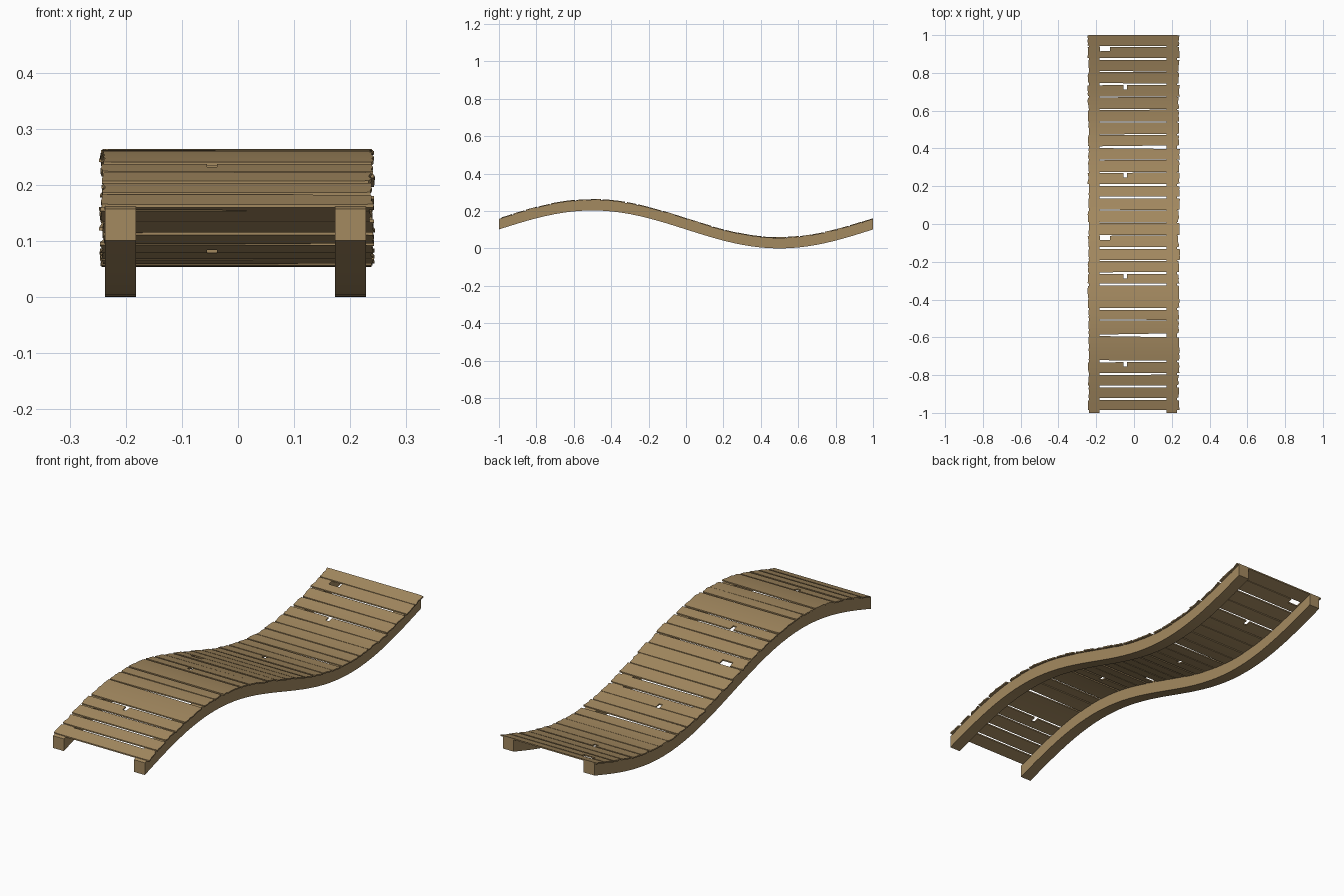
import bpy, bmesh, math, random

random.seed(4)
cube = bpy.data.objects.get("Cube")
if cube:
    bpy.data.objects.remove(cube, do_unlink=True)

wood = bpy.data.materials.new("weathered wood")
wood.use_nodes = True
colour = (0.37, 0.252, 0.117, 1)
wood.diffuse_color = colour
wood.node_tree.nodes["Principled BSDF"].inputs["Base Color"].default_value = colour

AMP = 0.1015          # height of the wave
BEAM_H = 0.056        # beam depth
PLANK_T = 0.006       # plank thickness


def wave(y):
    return AMP - AMP * math.sin(math.pi * y)


def finish(name, bm):
    bmesh.ops.recalc_face_normals(bm, faces=bm.faces)
    mesh = bpy.data.meshes.new(name)
    bm.to_mesh(mesh)
    bm.free()
    mesh.materials.append(wood)
    obj = bpy.data.objects.new(name, mesh)
    bpy.context.collection.objects.link(obj)
    bpy.ops.object.select_all(action='DESELECT')
    obj.select_set(True)
    bpy.context.view_layer.objects.active = obj
    bpy.ops.object.shade_smooth_by_angle(angle=math.radians(30))


def beam(name, x, y0, y1, steps=20):
    """Rectangular beam swept along the wave."""
    bm = bmesh.new()
    rings = []
    for i in range(steps + 1):
        y = y0 + (y1 - y0) * i / steps
        corners = ((-1, 0), (1, 0), (1, BEAM_H), (-1, BEAM_H))
        rings.append([bm.verts.new((x + s * 0.0275, y, wave(y) + h)) for s, h in corners])
    for a, b in zip(rings, rings[1:]):
        for k in range(4):
            n = (k + 1) % 4
            bm.faces.new((a[k], a[n], b[n], b[k]))
    bm.faces.new(rings[0])
    bm.faces.new(rings[-1])
    finish(name, bm)


def plank(name, top, bottom, slant_top, slant_bottom, notch):
    """Bent board with ragged ends; notch = (left, right, depth) in the far edge."""
    left = -0.242 + random.uniform(-0.004, 0.004)
    right = 0.239 + random.uniform(-0.004, 0.003)
    lift = BEAM_H - 0.0015 + random.uniform(-0.001, 0.001)
    cut = notch or (-0.1, 0.1, 0.02)
    xs = [left, left + 0.015, cut[0], cut[1], 0.13, right - 0.012, right]
    depth = cut[2]
    count = max(3, round((top - bottom) / 0.02))
    drops = [0, depth] + [depth + (top - bottom - depth) * k / count for k in range(1, count + 1)]
    bm = bmesh.new()
    rows = []
    for d in drops:
        f = d / (top - bottom)
        row = []
        for j, x in enumerate(xs):
            u = (x - left) / (right - left) - 0.5
            y = top - d + u * (slant_top * (1 - f) + slant_bottom * f)
            # Worn corners and slightly uneven ends
            if j in (0, len(xs) - 1):
                x += random.uniform(-0.003, 0.003)
                y += (f - 0.5) * random.uniform(0, 0.006)
            row.append(bm.verts.new((x, y, wave(y) + lift)))
        rows.append(row)
    for i, (a, b) in enumerate(zip(rows, rows[1:])):
        for j in range(len(xs) - 1):
            if notch and i == 0 and j == 2:
                continue
            bm.faces.new((a[j], b[j], b[j + 1], a[j + 1]))
    solid = bmesh.ops.extrude_face_region(bm, geom=bm.faces[:])
    for v in solid["geom"]:
        if isinstance(v, bmesh.types.BMVert):
            v.co.z += PLANK_T
    finish(name, bm)


# Two side beams, each joined from two lengths
for side, x in (("right", -0.2095), ("left", 0.2005)):
    beam(side + "_beam_front", x, -1, 0)
    beam(side + "_beam_back", x, 0, 1)

# Gaps between planks, counted from the back
PITCH = 1 / 15
wide = {1, 3, 11, 12, 16, 18, 19, 21, 25, 26, 27, 28}
merged = {20, 24}
slants = {8: 0.006, 23: 0.008}
shifts = {19: 0.006, 21: 0.01, 22: 0.018, 23: 0.004}
small_notch = (-0.055, -0.037, 0.024)
big_notch = (-0.18, -0.127, 0.023)
notches = {0: big_notch, 15: big_notch, 3: small_notch, 10: small_notch,
           18: small_notch, 25: small_notch}

edge, slant, notch = 1.0, 0, None
number = 1
for i in range(30):
    if i in merged:
        continue
    centre = 0.94 - i * PITCH + shifts.get(i, 0)
    gap = 0.014 if i in slants else 0.01 if i in wide else 0.004
    tilt = slants.get(i, random.uniform(-0.002, 0.002))
    last = i == 29
    bottom = -0.986 if last else centre + gap / 2
    plank(f"plank_{number}", edge, bottom, slant, 0 if last else tilt, notch)
    edge, slant, notch = centre - gap / 2, -tilt, notches.get(i)
    number += 1
